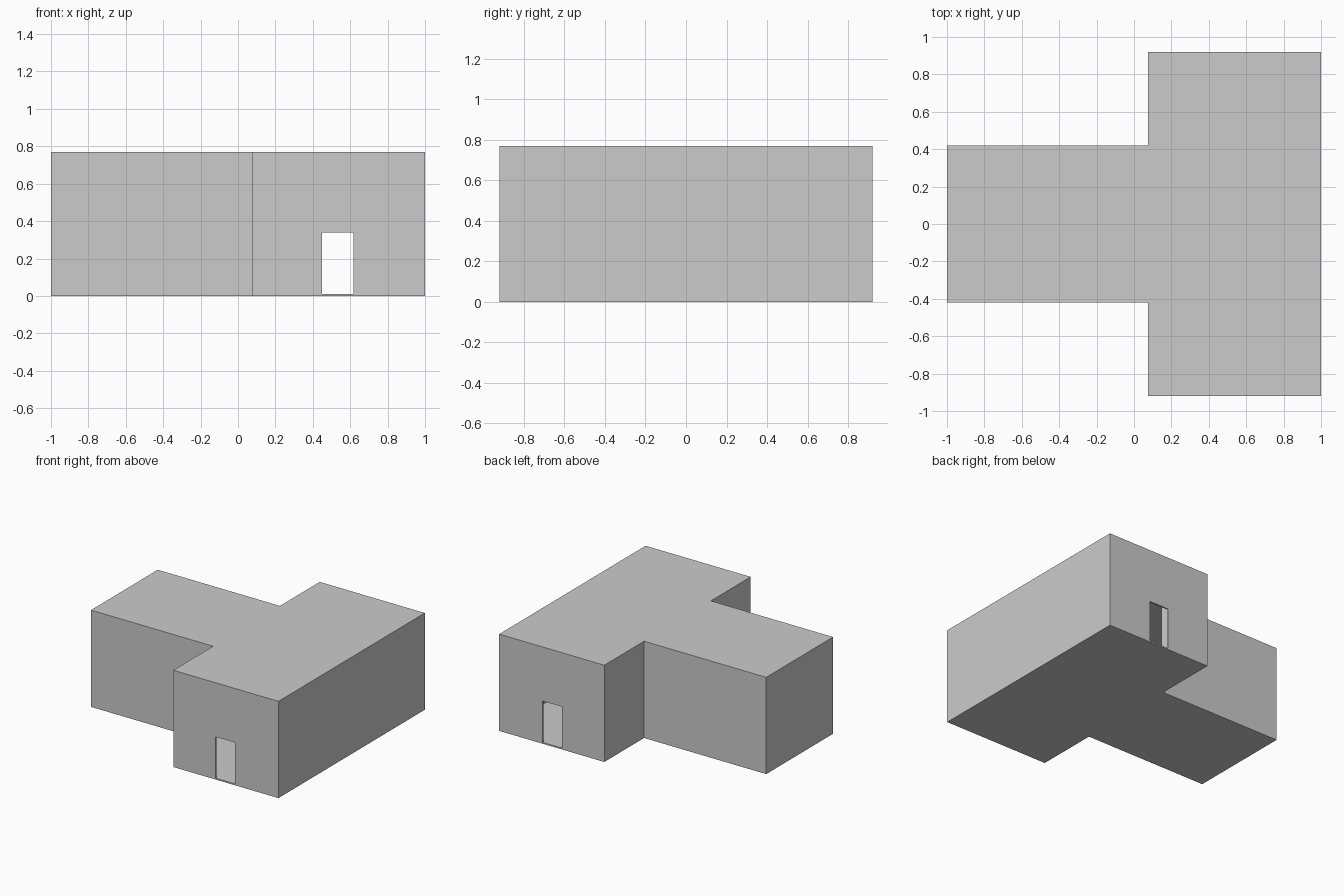
import bpy, bmesh

if "Cube" in bpy.data.objects:
    bpy.data.objects.remove(bpy.data.objects["Cube"])

H = 0.77       # building height
WALL = 0.01    # thin shell: walls, floor and roof


def prism(name, outline, z0, z1):
    """Extrude a closed plan outline from z0 to z1."""
    bm = bmesh.new()
    base = bm.faces.new([bm.verts.new((x, y, z0)) for x, y in outline])
    top = bmesh.ops.extrude_face_region(bm, geom=[base])["geom"]
    bmesh.ops.translate(bm, vec=(0, 0, z1 - z0),
                        verts=[v for v in top if isinstance(v, bmesh.types.BMVert)])
    bmesh.ops.recalc_face_normals(bm, faces=bm.faces)
    mesh = bpy.data.meshes.new(name)
    bm.to_mesh(mesh)
    bm.free()
    obj = bpy.data.objects.new(name, mesh)
    bpy.context.collection.objects.link(obj)
    return obj


# T-shaped building: half outline mirrored across y = 0
half = [(-1, -0.42), (0.075, -0.42), (0.075, -0.92), (1, -0.92)]
outline = half + [(x, -y) for x, y in reversed(half)]
building = prism("building_shell", outline, 0, H)

# Hollow interior as one open T-shaped room
hollow = building.modifiers.new("hollow", 'SOLIDIFY')
hollow.thickness = WALL
hollow.offset = -1
hollow.use_even_offset = True

# Doorways in the front and back walls, cut in one pass
door = prism("doorway_cutter",
             [(0.448, -1.1), (0.618, -1.1), (0.618, 1.1), (0.448, 1.1)],
             WALL + 0.001, 0.34)
door.hide_render = True
door.hide_set(True)
cut = building.modifiers.new("doorways", 'BOOLEAN')
cut.operation = 'DIFFERENCE'
cut.solver = 'EXACT'
cut.object = door
